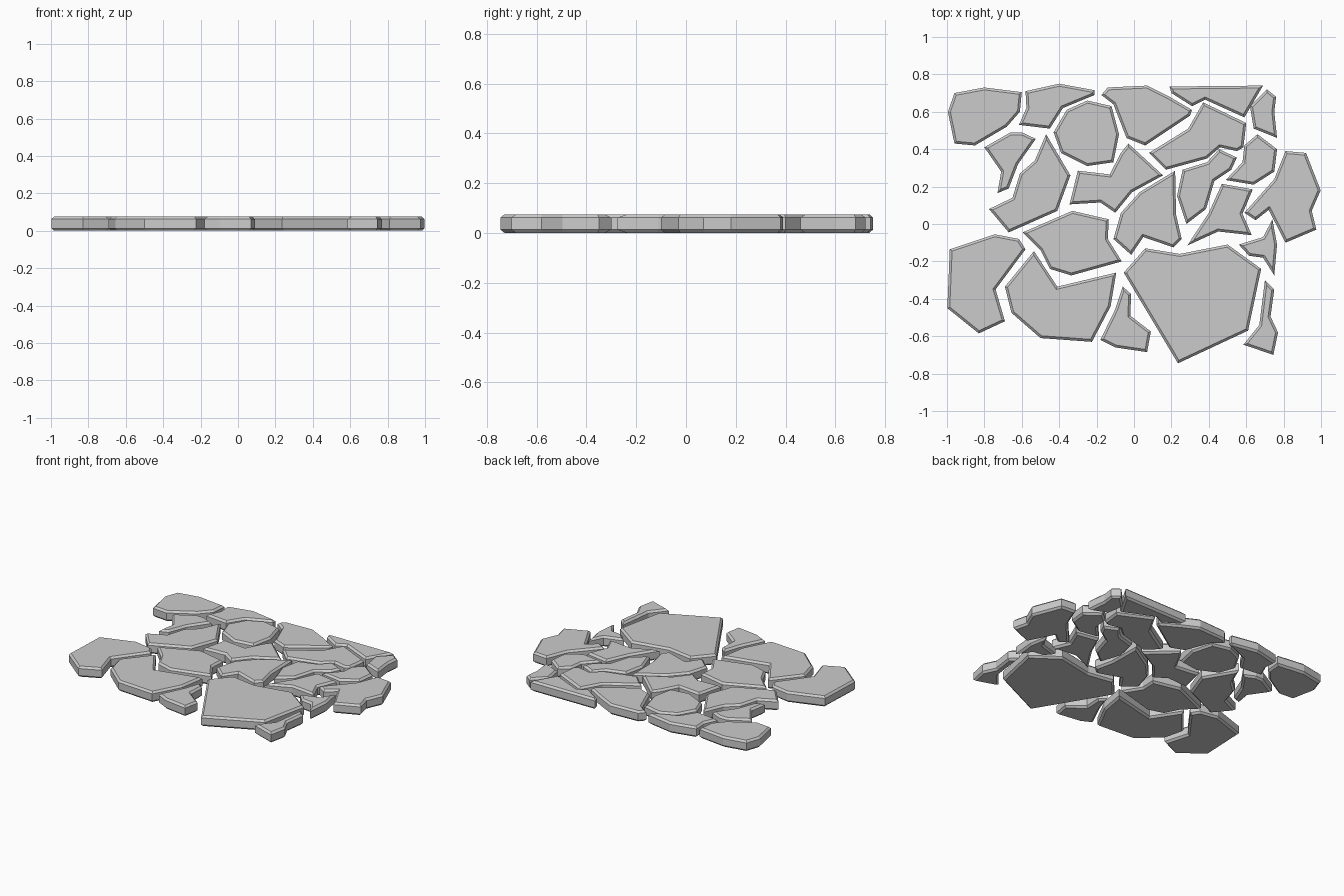
import bpy, bmesh

HEIGHT = 0.075   # slab thickness
BEVEL = 0.013    # chamfer on top and bottom rims


def stone(name, *pts):
    """Flat paving stone: extruded outline with chamfered rims."""
    bm = bmesh.new()
    face = bm.faces.new([bm.verts.new((x, y, 0)) for x, y in pts])
    ext = bmesh.ops.extrude_face_region(bm, geom=[face], use_keep_orig=True)
    top = [v for v in ext["geom"] if isinstance(v, bmesh.types.BMVert)]
    bmesh.ops.translate(bm, verts=top, vec=(0, 0, HEIGHT))
    bmesh.ops.recalc_face_normals(bm, faces=bm.faces)
    rims = [e for e in bm.edges if abs(e.verts[0].co.z - e.verts[1].co.z) < 1e-5]
    bmesh.ops.bevel(bm, geom=rims, offset=BEVEL, offset_type='OFFSET',
                    segments=1, affect='EDGES', profile=0.5, clamp_overlap=True)
    bmesh.ops.recalc_face_normals(bm, faces=bm.faces)
    me = bpy.data.meshes.new(name)
    bm.to_mesh(me)
    bm.free()
    ob = bpy.data.objects.new(name, me)
    bpy.context.collection.objects.link(ob)
    return ob


# Back row
stone("back_left_stone", (-.96, .70), (-.80, .73), (-.60, .705), (-.61, .60),
      (-.68, .52), (-.85, .42), (-.96, .43), (-.995, .60))
stone("back_wedge_stone", (-.58, .71), (-.40, .75), (-.21, .715), (-.21, .69),
      (-.38, .62), (-.45, .51), (-.615, .53), (-.575, .62))
stone("back_middle_stone", (-.14, .73), (.07, .74), (.19, .68), (.31, .61),
      (.30, .58), (.06, .42), (-.04, .46), (-.11, .64), (-.175, .69))
stone("back_sliver_stone", (.19, .735), (.69, .74), (.59, .57), (.38, .665),
      (.31, .63), (.20, .70))
stone("back_right_stone", (.71, .72), (.76, .68), (.75, .60), (.765, .46),
      (.64, .51), (.62, .63))

# Upper middle
stone("round_stone", (-.25, .66), (-.12, .63), (-.08, .48), (-.11, .33),
      (-.25, .31), (-.39, .38), (-.43, .49), (-.36, .61))
stone("upper_right_stone", (.37, .65), (.60, .54), (.585, .41), (.55, .39),
      (.46, .41), (.39, .35), (.17, .29), (.08, .38), (.29, .51))
stone("right_inner_stone", (.66, .48), (.765, .40), (.75, .28), (.64, .21),
      (.49, .235), (.58, .33), (.59, .42))
stone("right_end_stone", (.81, .39), (.92, .38), (.998, .18), (.95, .07),
      (.975, -.03), (.81, -.10), (.72, .075), (.65, .02), (.59, .06), (.75, .24))
stone("left_hook_stone", (-.66, .49), (-.60, .49), (-.525, .455), (-.62, .32),
      (-.67, .19), (-.73, .165), (-.71, .28), (-.80, .41))

# Middle row
stone("left_middle_stone", (-.47, .48), (-.34, .26), (-.41, .07), (-.67, -.045),
      (-.775, .08), (-.65, .14), (-.61, .27), (-.53, .34))
stone("centre_stone", (-.03, .43), (.155, .26), (-.01, .17), (-.10, .06),
      (-.18, .115), (-.345, .105), (-.30, .285), (-.13, .265), (-.07, .38))
stone("centre_right_stone", (.22, .285), (.225, .05), (.255, -.08), (.21, -.125),
      (.05, -.07), (-.015, -.165), (-.11, -.08), (-.07, .06), (.03, .17))
stone("curved_stone", (.455, .40), (.55, .355), (.52, .29), (.43, .23),
      (.385, .08), (.28, 0), (.23, .15), (.26, .29), (.39, .33))
stone("notched_stone", (.47, .215), (.635, .185), (.58, .055), (.63, -.06),
      (.45, -.04), (.285, -.115), (.40, .06))
stone("right_shard_stone", (.74, .025), (.765, -.11), (.75, -.275), (.69, -.18),
      (.615, -.17), (.56, -.11), (.69, -.07))
stone("lower_centre_stone", (-.33, .07), (-.135, .025), (-.14, -.08), (-.065, -.20),
      (-.335, -.275), (-.45, -.24), (-.50, -.14), (-.595, -.045))

# Front row
stone("front_left_stone", (-.745, -.055), (-.615, -.08), (-.58, -.135), (-.74, -.35),
      (-.69, -.52), (-.83, -.585), (-.998, -.45), (-.985, -.135))
stone("front_wide_stone", (-.535, -.145), (-.41, -.335), (-.095, -.26), (-.125, -.44),
      (-.225, -.63), (-.50, -.61), (-.655, -.475), (-.69, -.335))
stone("front_shard_stone", (-.06, -.335), (-.015, -.375), (-.02, -.49), (.09, -.575),
      (.07, -.685), (-.10, -.66), (-.18, -.62), (-.10, -.455))
stone("front_large_stone", (.06, -.13), (.245, -.16), (.50, -.11), (.68, -.24),
      (.61, -.57), (.235, -.745), (-.055, -.26))
stone("front_right_stone", (.70, -.30), (.75, -.35), (.73, -.495), (.77, -.58),
      (.745, -.70), (.585, -.645), (.67, -.54))
